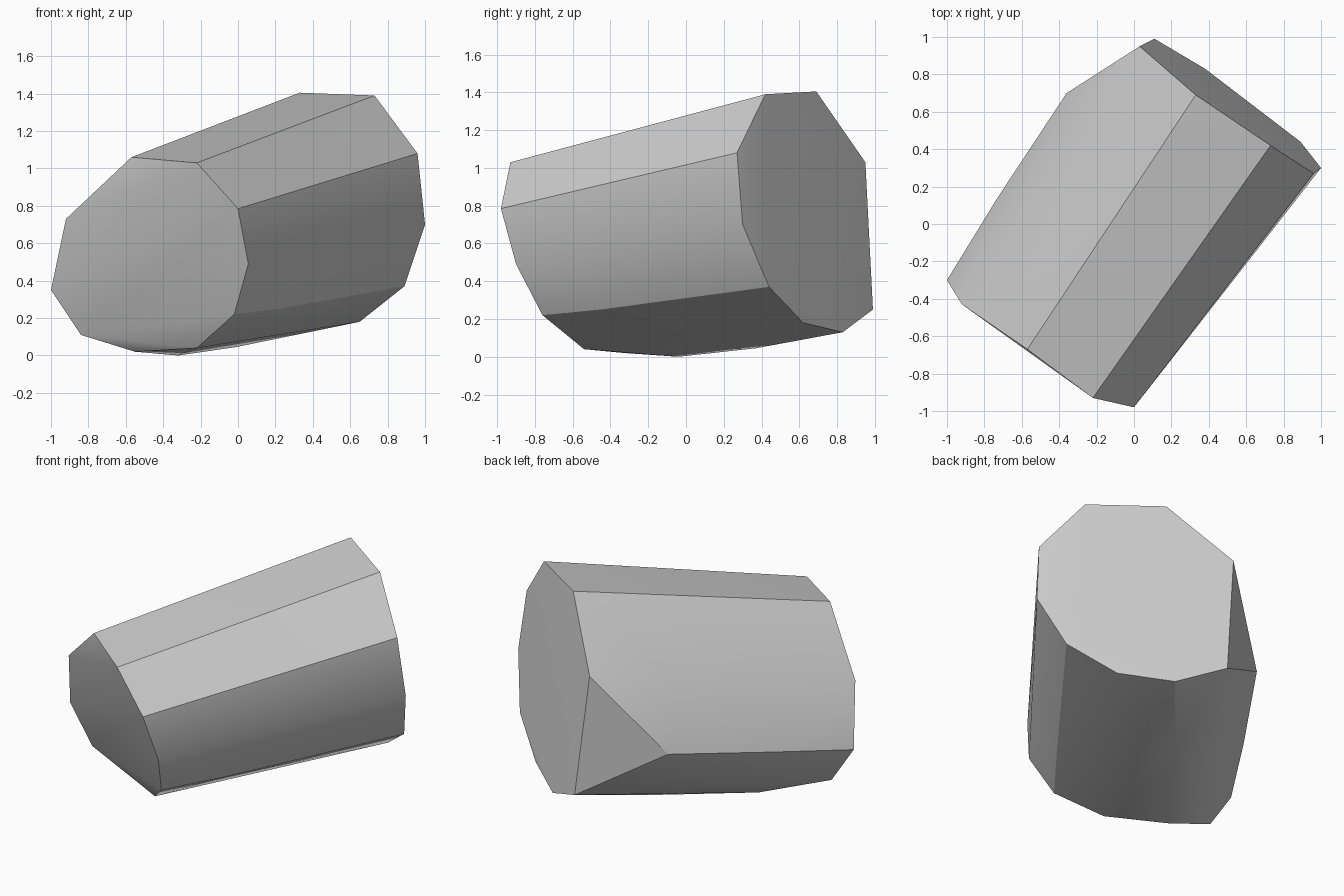
import bpy
import bmesh
import math
from mathutils import Vector

cube = bpy.data.objects.get("Cube")
if cube:
    bpy.data.objects.remove(cube, do_unlink=True)


def make_material(name, colour):
    mat = bpy.data.materials.new(name)
    mat.use_nodes = True
    mat.diffuse_color = colour
    mat.node_tree.nodes["Principled BSDF"].inputs["Base Color"].default_value = colour
    return mat


def make_hull(name, profiles, material, crease_angle):
    """Wrap a tight faceted skin around the given cross-section profiles."""
    bm = bmesh.new()
    for profile in profiles:
        for point in profile:
            bm.verts.new(Vector(point))
    result = bmesh.ops.convex_hull(bm, input=bm.verts[:])
    loose = [v for v in bm.verts if not v.link_faces]
    bmesh.ops.delete(bm, geom=loose, context="VERTS")
    bmesh.ops.recalc_face_normals(bm, faces=bm.faces[:])
    mesh = bpy.data.meshes.new(name)
    bm.to_mesh(mesh)
    bm.free()
    mesh.materials.append(material)
    obj = bpy.data.objects.new(name, mesh)
    bpy.context.collection.objects.link(obj)
    bpy.ops.object.select_all(action="DESELECT")
    obj.select_set(True)
    bpy.context.view_layer.objects.active = obj
    bpy.ops.object.shade_smooth_by_angle(angle=crease_angle)
    return obj


# Front end of the stone, clockwise from its upper right-hand corner
front_end = [
    (-.92, -.43, .73), (-.57, -.67, 1.06), (-.22, -.93, 1.03),
    (0, -.98, .785), (.055, -.9, .49), (-.02, -.76, .22),
    (-.22, -.54, .04), (-.55, -.33, .02), (-.84, -.3, .11), (-1, -.3, .35),
]

# Back end of the stone, in the same order
back_end = [
    (.03, .95, 1.03), (.33, .69, 1.405), (.73, .42, 1.39),
    (.96, .27, 1.08), (1, .3, .7), (.89, .44, .37),
    (.65, .62, .18), (.38, .83, .13), (.11, .99, .25),
]

# Bulges along the flanks and the underside
flank = [(-.36, .7, .53), (-.73, .14, .43), (-.27, .55, .94), (.22, -.45, .25)]
underside = [(-.01, .37, .045), (-.49, -.05, .03), (-.32, -.04, 0)]

stone_grey = make_material("stone grey", (.6, .6, .6, 1))
make_hull("boulder", [front_end, back_end, flank, underside],
          stone_grey, math.radians(30))
